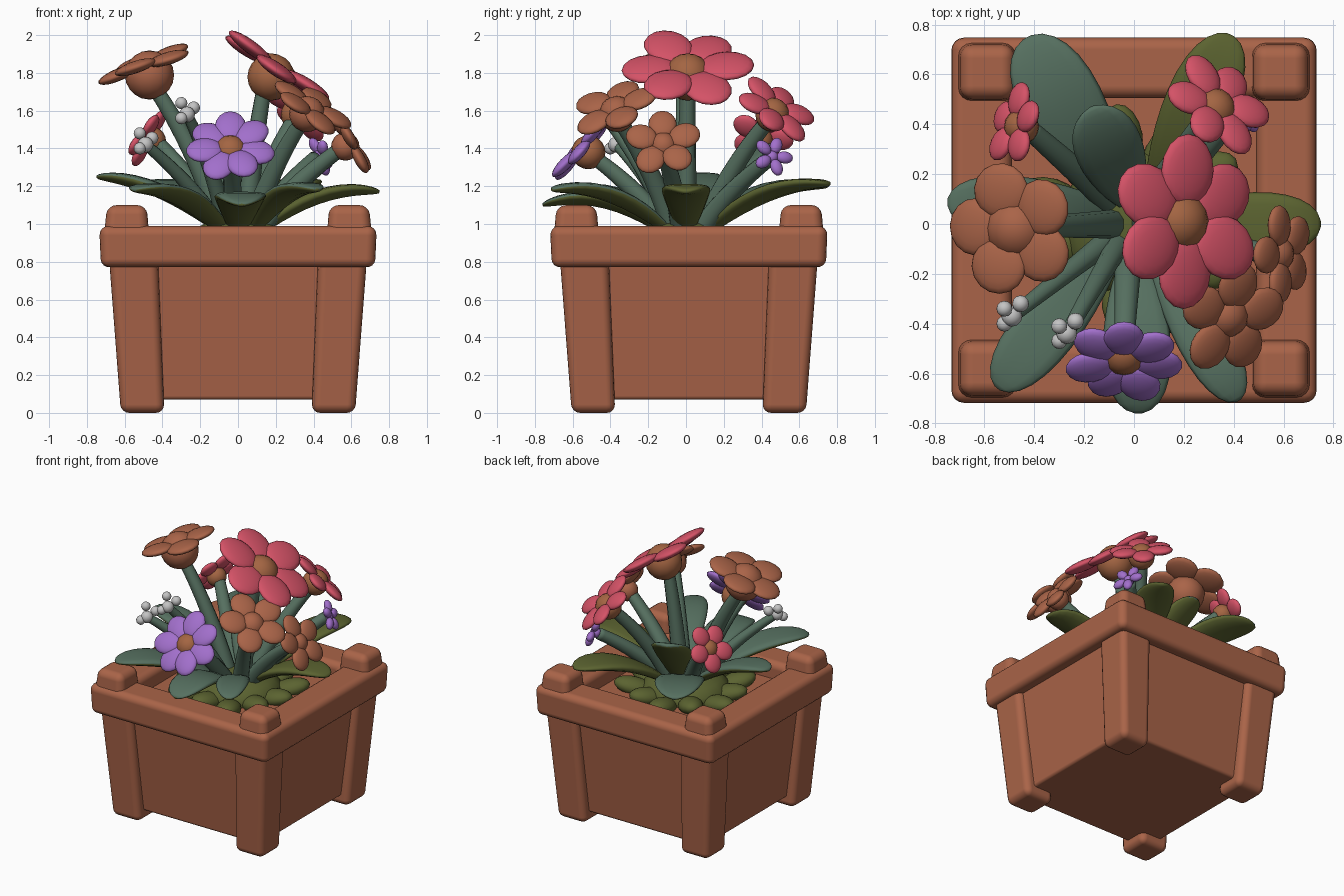
import bpy, bmesh, math
from mathutils import Vector, Matrix

if "Cube" in bpy.data.objects:
    bpy.data.objects.remove(bpy.data.objects["Cube"])


def material(name, rgb):
    m = bpy.data.materials.new(name)
    m.diffuse_color = (*rgb, 1)
    m.use_nodes = True
    m.node_tree.nodes["Principled BSDF"].inputs["Base Color"].default_value = m.diffuse_color
    return m


TERRA = material("terracotta", (0.40, 0.127, 0.065))
CENTRE = material("flower_centre_brown", (0.37, 0.13, 0.055))
RED = material("rose_red", (0.66, 0.085, 0.135))
PURPLE = material("violet", (0.36, 0.16, 0.60))
TEAL = material("blue_green", (0.093, 0.162, 0.117))
OLIVE = material("olive_green", (0.105, 0.125, 0.03))
WHITE = material("bud_white", (0.55, 0.55, 0.55))


def finish(name, bm, mats, bevel=0):
    bmesh.ops.recalc_face_normals(bm, faces=bm.faces)
    for f in bm.faces:
        f.smooth = True
    me = bpy.data.meshes.new(name)
    bm.to_mesh(me)
    bm.free()
    for m in mats:
        me.materials.append(m)
    ob = bpy.data.objects.new(name, me)
    bpy.context.collection.objects.link(ob)
    if bevel:
        b = ob.modifiers.new("round", 'BEVEL')
        b.width, b.segments, b.harden_normals = bevel, 4, True
    return ob


def loft(name, loops, mats, bevel, closed=False):
    """Square loops (cx, cy, half, z) joined in order."""
    bm = bmesh.new()
    rings = [[bm.verts.new((cx + sx * h, cy + sy * h, z))
              for sx, sy in ((-1, -1), (1, -1), (1, 1), (-1, 1))] for cx, cy, h, z in loops]
    pairs = list(zip(rings, rings[1:] + rings[:1]))
    for a, b in pairs if closed else pairs[:-1]:
        for i in range(4):
            j = (i + 1) % 4
            bm.faces.new((a[i], a[j], b[j], b[i]))
    if not closed:
        bm.faces.new(rings[0][::-1])
        bm.faces.new(rings[-1])
    return finish(name, bm, mats, bevel)


def sweep(name, p0, p1, p2, half_w, half_t, mats, rings=14, segs=14):
    """Elliptical section carried along a curved path; widths are functions of t."""
    p0, p1, p2 = Vector(p0), Vector(p1), Vector(p2)
    flat = Vector((p2.x - p0.x, p2.y - p0.y, 0)).normalized()
    side = Vector((0, 0, 1)).cross(flat)
    bm = bmesh.new()
    loops = []
    for k in range(rings + 1):
        t = 0.5 - 0.5 * math.cos(math.pi * (0.03 + 0.94 * k / rings))
        c = p0 * (1 - t) ** 2 + p1 * 2 * t * (1 - t) + p2 * t * t
        tan = ((p1 - p0) * (1 - t) + (p2 - p1) * t).normalized()
        nor = tan.cross(side)
        w, h = half_w(t), half_t(t)
        loops.append([bm.verts.new(c + side * w * math.cos(a) + nor * (h * math.sin(a) + 0.12 * w * math.cos(a) ** 2))
                      for a in (2 * math.pi * i / segs for i in range(segs))])
    for a, b in zip(loops, loops[1:]):
        for i in range(segs):
            j = (i + 1) % segs
            bm.faces.new((a[i], a[j], b[j], b[i]))
    bm.faces.new(loops[0][::-1])
    bm.faces.new(loops[-1])
    bmesh.ops.recalc_face_normals(bm, faces=bm.faces)
    if len(mats) > 1:  # olive undersides
        for f in bm.faces:
            f.material_index = 1 if f.normal.z < -0.15 else 0
    return finish(name, bm, mats)


def leaf(name, base, tip, lift, width, mats):
    b, e = Vector(base), Vector(tip)
    mid = b.lerp(e, 0.5)
    mid.z = e.z + lift
    oval = lambda t: math.sqrt(max(0, 1 - (2 * t - 1) ** 2))
    sweep(name, b, mid, e, lambda t: width * oval(t) * (0.6 + 0.55 * t),
          lambda t: 0.035 * oval(t) + 0.004, mats)


def stem(name, base, tip, r0, r1):
    b, e = Vector(base), Vector(tip)
    mid = Vector((b.x + (e.x - b.x) * 0.35, b.y + (e.y - b.y) * 0.35, b.z + (e.z - b.z) * 0.55))
    rad = lambda t: r0 + (r1 - r0) * t
    sweep(name, b, mid, e, rad, rad, [TEAL], 10, 10)


def ball(bm, matrix, u=16, v=10):
    bmesh.ops.create_uvsphere(bm, u_segments=u, v_segments=v, radius=1, matrix=matrix)


def scale(x, y, z):
    return Matrix.Diagonal((x, y, z, 1))


def flower(name, c, n, r, count, width, turn, mat, core, core_r, base):
    c, n = Vector(c), Vector(n).normalized()
    u = (Vector((0, 1, 0)) - n * n.y)
    u.normalize()
    frame = Matrix((u, n.cross(u), n)).transposed().to_4x4()
    frame.translation = c
    bm = bmesh.new()
    for i in range(count):
        spin = Matrix.Rotation(math.radians(turn) + 2 * math.pi * i / count, 4, 'Z')
        tilt = Matrix.Rotation(0.06 if i % 2 else -0.04, 4, 'Y')
        ball(bm, frame @ spin @ tilt @ Matrix.Translation((r * 0.6, 0, 0)) @ scale(r * 0.42, width, 0.022 + 0.04 * r))
    finish(name + "_petals", bm, [mat])
    bm = bmesh.new()
    ball(bm, Matrix.Translation(c - n * core_r * 0.5) @ scale(core_r, core_r, core_r))
    finish(name + "_centre", bm, [core])
    stem(name + "_stem", base, c - n * core_r, 0.06, 0.04)


# --- planter box ---
CY = 0.015
loft("planter_body", [(0, CY, 0.56, 0.07), (0, CY, 0.645, 0.87)], [TERRA], 0.02)
loft("planter_rim", [(0, CY, 0.725, 0.765), (0, CY, 0.735, 0.99), (0, CY, 0.49, 0.99), (0, CY, 0.49, 0.80)],
     [TERRA], 0.05, True)
for sx, a in ((-1, "left"), (1, "right")):
    for sy, b in ((-1, "front"), (1, "back")):
        loft(f"{b}_{a}_leg", [(sx * 0.505, CY + sy * 0.505, 0.115, 0),
                              (sx * 0.555, CY + sy * 0.555, 0.13, 0.85)], [TERRA], 0.045)
        loft(f"{b}_{a}_knob", [(sx * 0.59, CY + sy * 0.595, 0.12, 0.93),
                               (sx * 0.588, CY + sy * 0.595, 0.105, 1.10)], [TERRA], 0.05)

# --- low foliage filling the box ---
bm = bmesh.new()
ball(bm, Matrix.Translation((0, 0, 0.88)) @ scale(0.30, 0.30, 0.15))
for i in range(11):
    a = 2 * math.pi * i / 11
    r = 0.30 + 0.05 * (i % 2)
    ball(bm, Matrix.Translation((r * math.cos(a), r * math.sin(a), 0.89)) @ Matrix.Rotation(a, 4, 'Z')
         @ Matrix.Rotation(-0.25, 4, 'Y') @ scale(0.14, 0.085, 0.06))
finish("low_foliage", bm, [OLIVE])

# --- big leaves ---
BOTH = [TEAL, OLIVE]
for name, base, tip, lift, w, mats in (
        ("left_leaf", (-0.08, 0.05, 0.95), (-0.75, 0.09, 1.25), 0.0, 0.13, BOTH),
        ("right_leaf", (0.08, 0.0, 0.93), (0.75, 0.0, 1.17), 0.06, 0.14, [OLIVE]),
        ("front_left_leaf", (-0.05, -0.05, 0.93), (-0.55, -0.66, 1.18), 0.04, 0.14, BOTH),
        ("front_leaf", (0.0, -0.08, 0.93), (0.02, -0.76, 1.10), 0.12, 0.15, BOTH),
        ("front_right_leaf", (0.06, -0.06, 0.93), (0.42, -0.71, 1.18), 0.06, 0.12, BOTH),
        ("back_left_leaf", (-0.06, 0.06, 0.93), (-0.43, 0.75, 1.20), 0.05, 0.18, BOTH),
        ("back_right_leaf", (0.07, 0.08, 0.93), (0.39, 0.76, 1.21), 0.03, 0.15, [OLIVE]),
        ("upright_leaf", (0.0, 0.06, 0.95), (-0.17, 0.47, 1.42), -0.12, 0.15, BOTH)):
    leaf(name, base, tip, lift, w, mats)

# --- flowers: centre, facing, radius, petals, petal half width, turn ---
flower("large_red_flower", (0.21, 0.01, 1.83), (0.56, 0, 0.83), 0.345, 6, 0.125, 0, RED, CENTRE, 0.125, (0.04, 0.0, 0.93))
flower("back_red_flower", (0.34, 0.48, 1.61), (0.5, 0.5, 0.7), 0.225, 6, 0.075, 15, RED, CENTRE, 0.09, (0.05, 0.08, 0.93))
flower("left_red_flower", (-0.48, 0.40, 1.46), (-0.8, 0.25, 0.5), 0.17, 5, 0.065, 0, RED, CENTRE, 0.07, (-0.08, 0.08, 0.93))
flower("left_brown_flower", (-0.49, -0.02, 1.85), (-0.33, -0.05, 0.94), 0.265, 5, 0.115, 15, TERRA, TERRA, 0.13, (-0.07, 0.0, 0.93))
flower("right_brown_flower", (0.39, -0.38, 1.62), (0.5, -0.3, 0.78), 0.235, 5, 0.09, 0, TERRA, TERRA, 0.095, (0.06, -0.06, 0.93))
flower("far_right_brown_flower", (0.60, -0.12, 1.43), (0.85, 0.0, 0.52), 0.20, 5, 0.075, 20, TERRA, TERRA, 0.075, (0.09, -0.02, 0.93))
flower("front_purple_flower", (-0.04, -0.55, 1.41), (0.0, -0.74, 0.67), 0.235, 7, 0.082, 0, PURPLE, CENTRE, 0.09, (-0.02, -0.08, 0.93))
flower("small_purple_flower", (0.44, 0.46, 1.36), (0.8, 0.35, 0.3), 0.11, 5, 0.033, 0, PURPLE, PURPLE, 0.035, (0.08, 0.06, 0.93))

# --- white buds ---
for name, c, base in (("outer_white_bud", (-0.49, -0.37, 1.42), (-0.07, -0.04, 0.93)),
                      ("inner_white_bud", (-0.27, -0.44, 1.58), (-0.05, -0.06, 0.93))):
    bm = bmesh.new()
    for dx, dy, dz, r in ((0, 0, 0, 0.042), (-0.03, 0.03, 0.06, 0.032), (0.035, 0.05, 0.035, 0.034), (-0.03, -0.03, -0.02, 0.032)):
        ball(bm, Matrix.Translation(Vector(c) + Vector((dx, dy, dz))) @ scale(r, r, r), 12, 8)
    finish(name, bm, [WHITE])
    stem(name + "_stem", base, c, 0.05, 0.028)
